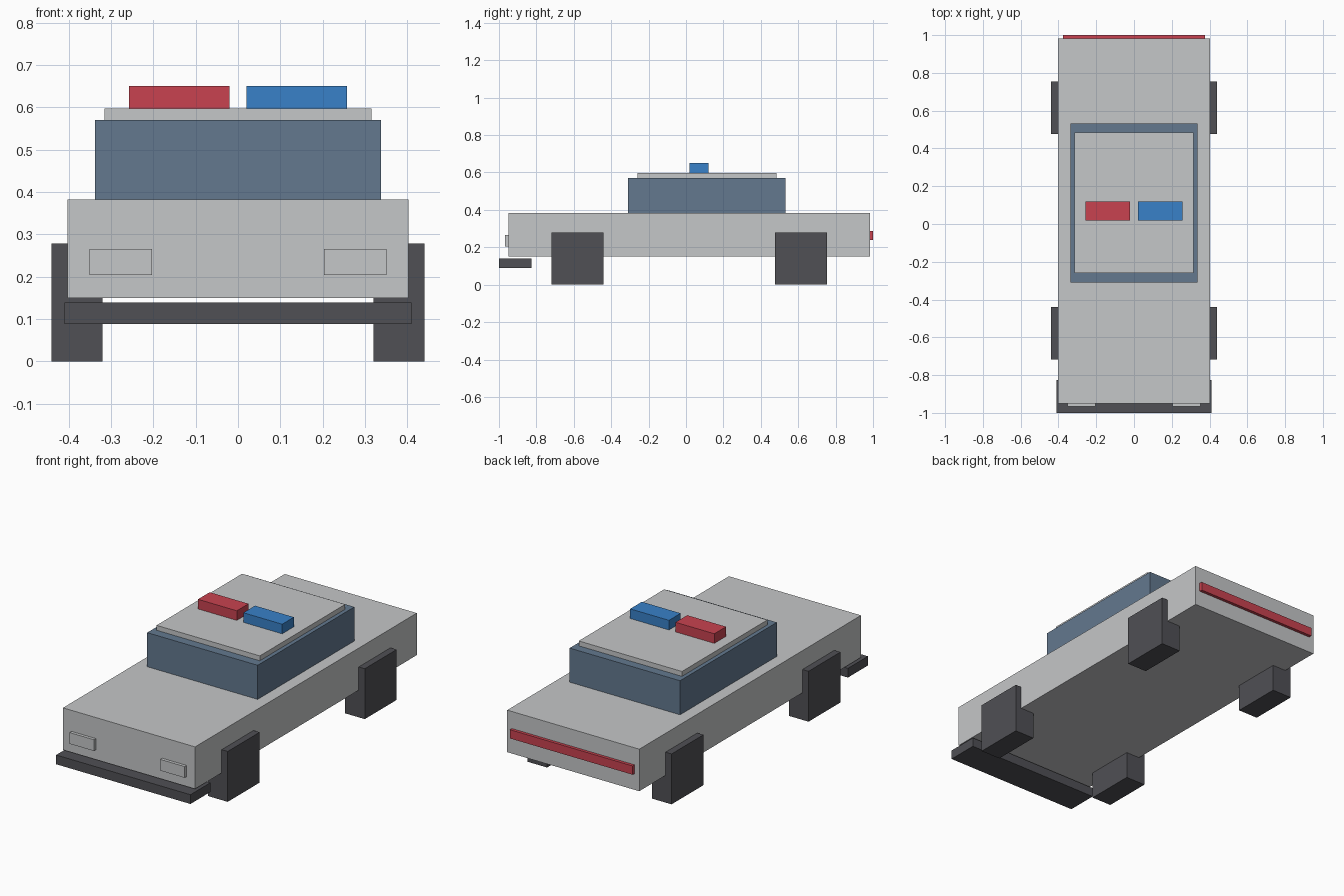
import bpy

default = bpy.data.objects.get("Cube")
if default:
    bpy.data.objects.remove(default, do_unlink=True)


def material(name, rgb):
    mat = bpy.data.materials.new(name)
    mat.use_nodes = True
    color = (*rgb, 1.0)
    mat.diffuse_color = color
    bsdf = mat.node_tree.nodes["Principled BSDF"]
    bsdf.inputs["Base Color"].default_value = color
    bsdf.inputs["Roughness"].default_value = 0.8
    return mat


def box(name, mat, x, y, z):
    """Flat-faced block spanning the given (min, max) range on each axis."""
    spans = (x, y, z)
    bpy.ops.mesh.primitive_cube_add(size=1, location=[(a + b) / 2 for a, b in spans])
    obj = bpy.context.object
    obj.name = name
    obj.scale = [b - a for a, b in spans]
    bpy.ops.object.transform_apply(location=False, rotation=False, scale=True)
    obj.data.materials.append(mat)
    return obj


def side_range(side, inner, outer):
    return tuple(sorted((side * inner, side * outer)))


paint = material("light grey paint", (0.56, 0.57, 0.58))
glass = material("blue grey glass", (0.125, 0.19, 0.275))
rubber = material("dark grey rubber", (0.08, 0.08, 0.09))
red = material("red light", (0.58, 0.055, 0.08))
blue = material("blue light", (0.04, 0.22, 0.58))

# Body, cabin and roof
box("body", paint, (-0.403, 0.403), (-0.95, 0.983), (0.15, 0.382))
box("cabin_windows", glass, (-0.337, 0.337), (-0.31, 0.533), (0.382, 0.57))
box("roof", paint, (-0.315, 0.315), (-0.26, 0.485), (0.57, 0.597))

# Bumper and tail light
box("front_bumper", rubber, (-0.41, 0.41), (-1.0, -0.826), (0.088, 0.139))
box("tail_light", red, (-0.375, 0.375), (0.983, 1.0), (0.24, 0.288))

# Paired parts: wheels, headlights and roof beacons
for side, label, beacon in ((-1, "right", red), (1, "left", blue)):
    wheel_x = side_range(side, 0.32, 0.44)
    box(f"front_wheel_{label}", rubber, wheel_x, (-0.718, -0.44), (0, 0.278))
    box(f"rear_wheel_{label}", rubber, wheel_x, (0.477, 0.754), (0, 0.278))
    box(f"headlight_{label}", paint, side_range(side, 0.203, 0.351),
        (-0.967, -0.95), (0.204, 0.266))
    box(f"roof_beacon_{label}", beacon, side_range(side, 0.02, 0.257),
        (0.018, 0.12), (0.597, 0.65))
